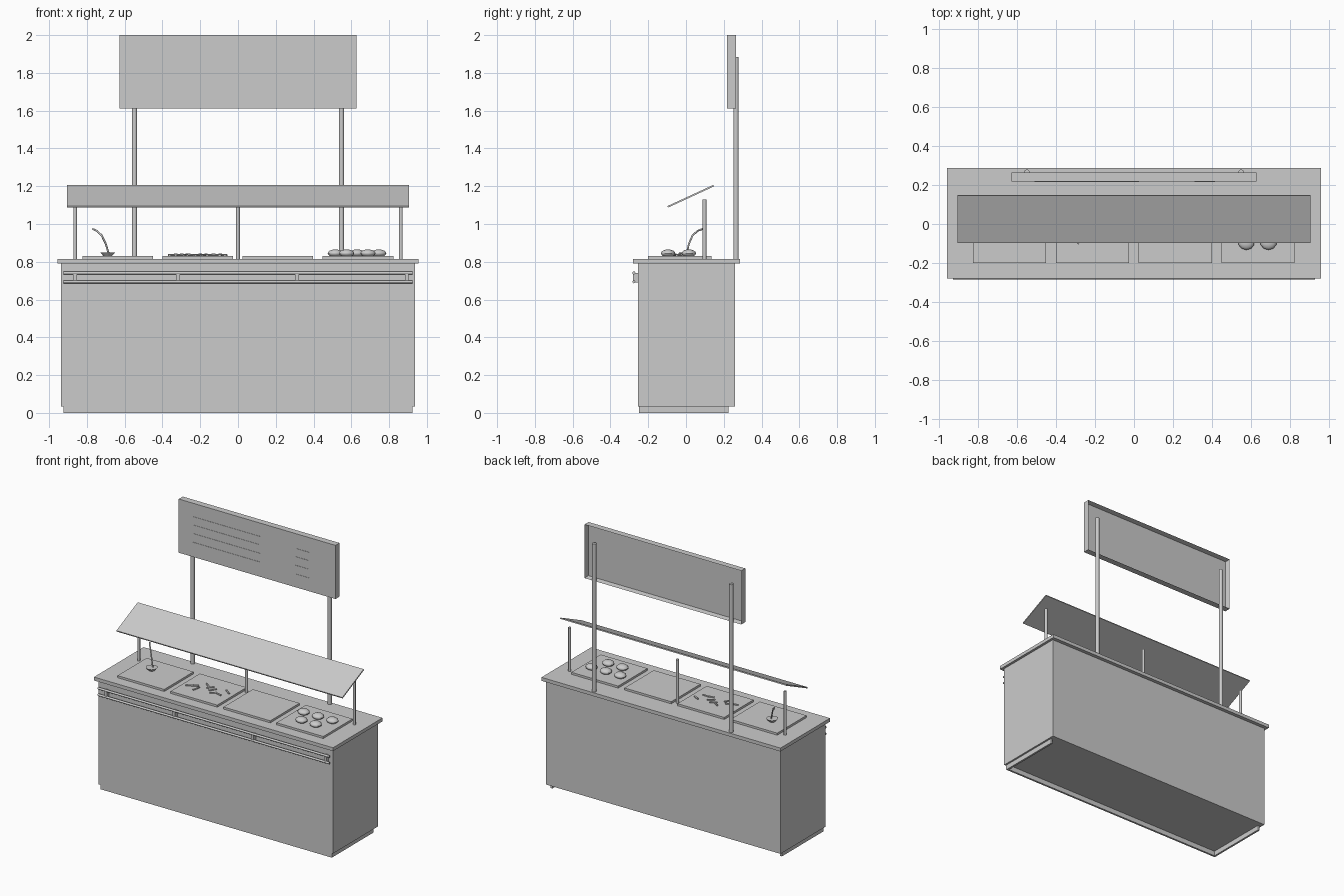
import bpy, bmesh, math, random
from mathutils import Vector

if "Cube" in bpy.data.objects:
    bpy.data.objects.remove(bpy.data.objects["Cube"])

random.seed(4)
grey = bpy.data.materials.new("plain_grey")
grey.diffuse_color = (0.6, 0.6, 0.6, 1)
grey.use_nodes = True
grey.node_tree.nodes["Principled BSDF"].inputs["Base Color"].default_value = grey.diffuse_color


def finish(name, bm, smooth=False):
    bmesh.ops.recalc_face_normals(bm, faces=bm.faces)
    me = bpy.data.meshes.new(name)
    bm.to_mesh(me)
    bm.free()
    me.materials.append(grey)
    ob = bpy.data.objects.new(name, me)
    bpy.context.collection.objects.link(ob)
    if smooth:
        bpy.ops.object.select_all(action='DESELECT')
        ob.select_set(True)
        bpy.context.view_layer.objects.active = ob
        bpy.ops.object.shade_smooth_by_angle(angle=math.radians(40))
    return ob


def box_bm(x0, x1, y0, y1, z0, z1):
    bm = bmesh.new()
    bmesh.ops.create_cube(bm, size=1)
    for v in bm.verts:
        v.co = ((x0 + x1) / 2 + v.co.x * (x1 - x0),
                (y0 + y1) / 2 + v.co.y * (y1 - y0),
                (z0 + z1) / 2 + v.co.z * (z1 - z0))
    return bm


def box(name, *dims):
    return finish(name, box_bm(*dims))


def rod(name, a, b, r, sides=12):
    a, b = Vector(a), Vector(b)
    bm = bmesh.new()
    bmesh.ops.create_cone(bm, cap_ends=True, segments=sides,
                          radius1=r, radius2=r, depth=(b - a).length)
    rot = (b - a).to_track_quat('Z', 'Y')
    for v in bm.verts:
        v.co = rot @ v.co + (a + b) / 2
    return finish(name, bm, True)


# Counter body, worktop and open plinth (front and two ends)
box("counter_body", -0.938, 0.938, -0.254, 0.26, 0.035, 0.79)
box("worktop", -0.956, 0.956, -0.28, 0.286, 0.79, 0.815)
box("plinth_front", -0.925, 0.925, -0.249, -0.235, 0, 0.035)
for s in (-1, 1):
    xa, xb = sorted((s * 0.925, s * 0.911))
    box("plinth_end", xa, xb, -0.249, 0.225, 0, 0.035)

# Front rail: two bars, brackets
for z in (0.741, 0.694):
    rod("rail_bar", (-0.925, -0.276, z), (0.925, -0.276, z), 0.008)
for x in (-0.863, -0.318, 0.312, 0.893):
    box("rail_bracket", x - 0.01, x + 0.01, -0.28, -0.25, 0.69, 0.741)

# Food trays
for x in (-0.637, -0.213, 0.211, 0.635):
    box("tray", x - 0.187, x + 0.187, -0.2, 0.135, 0.81, 0.83)

# Buns on the right tray, two rows
for x, y in ((0.515, 0.015), (0.63, 0.015), (0.745, 0.015), (0.575, -0.095), (0.688, -0.095)):
    bm = bmesh.new()
    bmesh.ops.create_uvsphere(bm, u_segments=10, v_segments=8, radius=0.042)
    for v in bm.verts:
        v.co = (x + v.co.x, y + v.co.y * 0.9, 0.845 + v.co.z * 0.48)
    finish("bun", bm, True)

# Loose sticks of food on the second tray
for i in range(9):
    x = -0.345 + i * 0.033
    y = -0.035 + random.uniform(-0.05, 0.05)
    t = random.uniform(0, math.pi)
    d = Vector((math.cos(t), math.sin(t), 0.08)) * 0.026
    c = Vector((x, y, 0.836))
    rod("food_stick", c - d, c + d, 0.006, 6)

# Ladle: half-round bowl and curved handle
bm = bmesh.new()
bmesh.ops.create_cone(bm, cap_ends=True, segments=12, radius1=0.022, radius2=0.04, depth=0.02)
bmesh.ops.translate(bm, verts=bm.verts, vec=(-0.69, 0, 0.84))
finish("ladle_bowl", bm, True)
cu = bpy.data.curves.new("ladle_handle", 'CURVE')
cu.dimensions = '3D'
cu.bevel_depth = 0.005
cu.bevel_resolution = 1
cu.use_fill_caps = True
pts = ((-0.685, 0.005, 0.845), (-0.70, 0.015, 0.895), (-0.722, 0.035, 0.94),
       (-0.748, 0.062, 0.964), (-0.77, 0.09, 0.974))
sp = cu.splines.new('POLY')
sp.points.add(len(pts) - 1)
for p, co in zip(sp.points, pts):
    p.co = (*co, 1)
cu.materials.append(grey)
bpy.context.collection.objects.link(bpy.data.objects.new("ladle_handle", cu))

# Sneeze guard: three posts and a tilted sheet
for x in (-0.862, 0, 0.862):
    rod("guard_post", (x, 0.098, 0.81), (x, 0.098, 1.13), 0.01)
bm = bmesh.new()
prof = ((-0.095, 1.087), (0.148, 1.199), (0.145, 1.207), (-0.098, 1.095))
face = bm.faces.new([bm.verts.new((-0.904, y, z)) for y, z in prof])
ext = bmesh.ops.extrude_face_region(bm, geom=[face])
bmesh.ops.translate(bm, vec=(1.808, 0, 0),
                    verts=[g for g in ext["geom"] if isinstance(g, bmesh.types.BMVert)])
finish("guard_sheet", bm)

# Menu board, hollow at the back, on two tall posts
bm = box_bm(-0.627, 0.627, 0.218, 0.264, 1.612, 2.0)
bm.normal_update()
back = [f for f in bm.faces if f.normal.y > 0.9]
bmesh.ops.inset_region(bm, faces=back, thickness=0.008)
bmesh.ops.translate(bm, verts=back[0].verts, vec=(0, -0.036, 0))
finish("menu_board", bm)
for x in (-0.548, 0.548):
    rod("board_post", (x, 0.265, 0.81), (x, 0.265, 1.885), 0.014)

# Thin blank strips on the board
for z in (1.9, 1.84, 1.778, 1.715):
    box("menu_strip", -0.51, 0.025, 0.216, 0.219, z - 0.004, z + 0.004)
    box("menu_short_strip", 0.31, 0.415, 0.216, 0.219, z - 0.014, z - 0.006)
